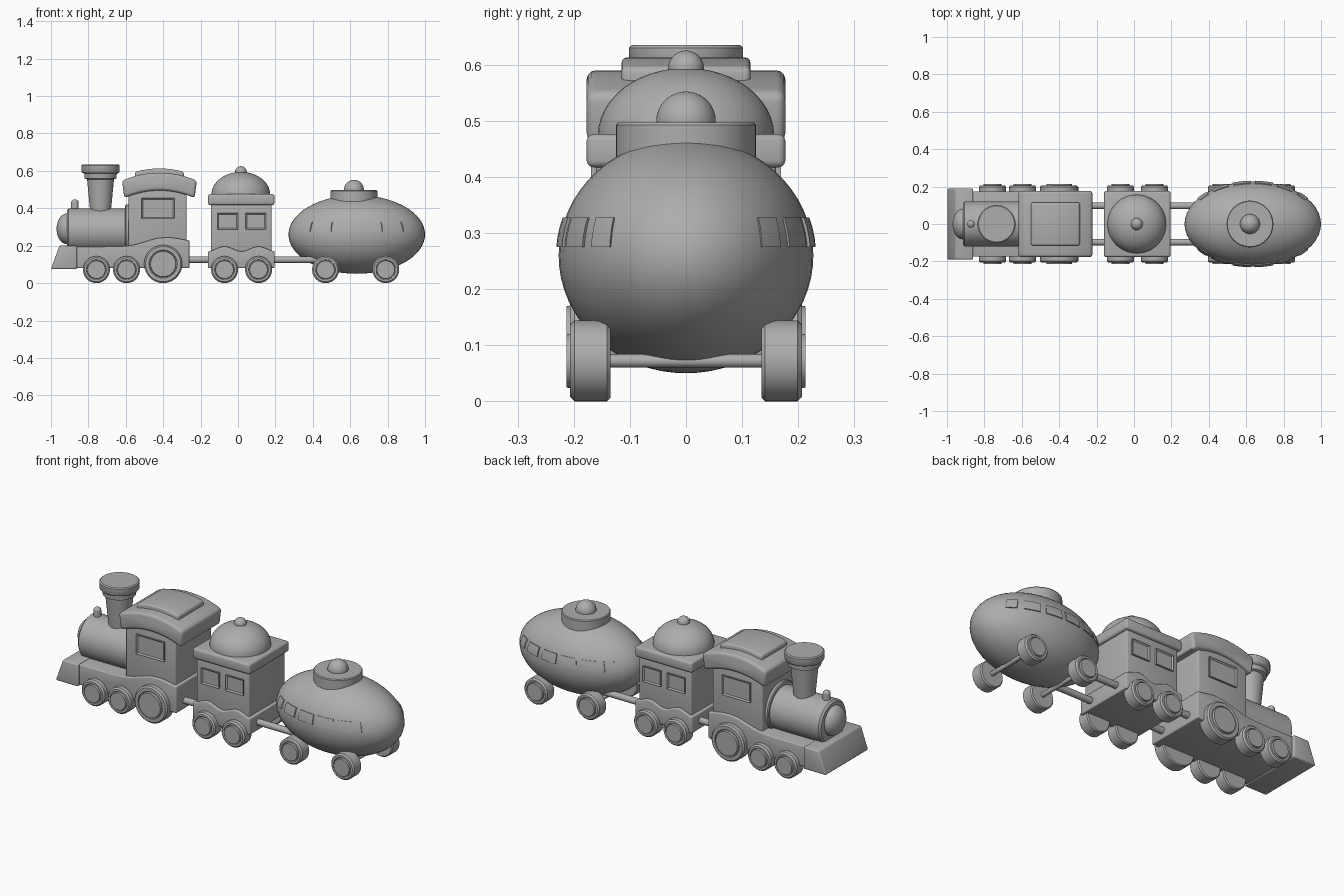
import bpy, bmesh, math
from mathutils import Vector, Matrix

cube = bpy.data.objects.get("Cube")
if cube:
    bpy.data.objects.remove(cube, do_unlink=True)

grey = bpy.data.materials.new("plain_grey")
grey.use_nodes = True
grey.diffuse_color = (0.42, 0.42, 0.42, 1)
grey.node_tree.nodes["Principled BSDF"].inputs["Base Color"].default_value = grey.diffuse_color

SIDES = (("front", -1), ("back", 1))


def finish(name, bm, bevel=0.0):
    bmesh.ops.remove_doubles(bm, verts=bm.verts, dist=1e-5)
    bmesh.ops.recalc_face_normals(bm, faces=bm.faces)
    if bevel:
        edges = [e for e in bm.edges if len(e.link_faces) == 2 and e.calc_face_angle() > 0.6]
        bmesh.ops.bevel(bm, geom=edges, offset=bevel, segments=3, profile=0.5, affect='EDGES', clamp_overlap=True)
    mesh = bpy.data.meshes.new(name)
    bm.to_mesh(mesh)
    bm.free()
    mesh.materials.append(grey)
    obj = bpy.data.objects.new(name, mesh)
    bpy.context.collection.objects.link(obj)
    bpy.ops.object.select_all(action='DESELECT')
    obj.select_set(True)
    bpy.context.view_layer.objects.active = obj
    bpy.ops.object.shade_smooth_by_angle(angle=math.radians(35))
    return obj


def box(name, x0, x1, half_y, z0, z1, bevel=0.01):
    extrude(name, [(x0, z0), (x1, z0), (x1, z1), (x0, z1)], half_y, bevel)


def extrude(name, profile, half_y, bevel=0.01):
    # x-z outline pushed through the full depth
    bm = bmesh.new()
    face = bm.faces.new([bm.verts.new((x, -half_y, z)) for x, z in profile])
    new = bmesh.ops.extrude_face_region(bm, geom=[face])["geom"]
    bmesh.ops.translate(bm, vec=(0, 2 * half_y, 0), verts=[v for v in new if isinstance(v, bmesh.types.BMVert)])
    finish(name, bm, bevel)


def lathe(name, profile, loc, axis=(0, 0, 1), steps=48):
    # (radius, height) outline spun around the axis
    bm = bmesh.new()
    verts = [bm.verts.new((r, 0, h)) for r, h in profile]
    edges = [bm.edges.new(pair) for pair in zip(verts, verts[1:])]
    bmesh.ops.spin(bm, geom=verts + edges, cent=(0, 0, 0), axis=(0, 0, 1), angle=math.tau, steps=steps)
    turn = Vector((0, 0, 1)).rotation_difference(Vector(axis)).to_matrix().to_4x4()
    bm.transform(Matrix.Translation(loc) @ turn)
    finish(name, bm)


def rod(name, start, length, radius, axis):
    lathe(name, [(0, 0), (radius, 0), (radius, length), (0, length)], start, axis, 20)


def dome(radius, height):
    return [(radius * math.cos(i * math.pi / 24), height * math.sin(i * math.pi / 24)) for i in range(13)]


def ellipsoid(name, loc, size):
    bm = bmesh.new()
    bmesh.ops.create_uvsphere(bm, u_segments=48, v_segments=32, radius=1)
    bm.transform(Matrix.Translation(loc) @ Matrix.Diagonal((*size, 1)))
    finish(name, bm)


def wheels(car, x, r):
    for side, s in SIDES:
        lathe(f"{car}_wheel_{side}",
              [(0, 0), (r - .006, 0), (r, .006), (r, .064), (r - .008, .072),
               (.74 * r, .072), (.72 * r, .066), (.68 * r, .066), (.66 * r, .078), (0, .078)],
              (x, s * .135, r), (0, s, 0))


def window(name, x0, x1, z0, z1, wall):
    for side, s in SIDES:
        bm = bmesh.new()
        bmesh.ops.create_cube(bm, size=1)
        bm.transform(Matrix.Translation(((x0 + x1) / 2, s * wall, (z0 + z1) / 2))
                     @ Matrix.Diagonal((x1 - x0, .018, z1 - z0, 1)))
        pane = max(bm.faces, key=lambda f: s * f.calc_center_median().y)
        bmesh.ops.inset_region(bm, faces=[pane], thickness=.01)
        bmesh.ops.translate(bm, vec=(0, -s * .007, 0), verts=pane.verts)
        finish(f"{name}_{side}", bm)


def wavy_base(name, x0, x1, top):
    xs = [x0 + (x1 - x0) * i / 32 for i in range(33)]
    extrude(name, [(x1, .08), (x0, .08)] + [(x, top(x)) for x in xs], .175, .006)


# Engine: running gear and pilot
def engine_top(x):
    return .195 + .048 * math.exp(-((x + .40) / .125) ** 2) + (.02 if x > -.4 else 0) * min(1, (x + .4) / .14)


wavy_base("engine_base", -.87, -.26, engine_top)
extrude("pilot", [(-1, .075), (-.86, .075), (-.86, .2), (-.955, .2)], .19, .008)
for wx, wr in ((-.757, .072), (-.596, .072), (-.40, .102)):
    wheels("engine", wx, wr)

# Engine: boiler, nose, bell and chimney
lathe("boiler", [(0, 0), (.11, 0), (.12, .01), (.12, .34), (0, .34)], (-.915, 0, .28), (1, 0, 0))
lathe("boiler_band", [(0, 0), (.13, 0), (.135, .005), (.135, .02), (0, .02)], (-.603, 0, .285), (1, 0, 0))
lathe("nose", [(0, -.01), (.082, -.01)] + dome(.082, .055), (-.915, 0, .29), (-1, 0, 0))
lathe("bell", [(0, 0), (.02, 0), (.02, .05)] + [(r, h + .05) for r, h in dome(.02, .018)],
      (-.872, 0, .38), steps=20)
lathe("chimney", [(0, 0), (.055, 0), (.072, .175), (.085, .18), (.087, .205), (.098, .21),
                  (.102, .216), (.102, .25), (.096, .255), (0, .255)], (-.735, 0, .38))

# Engine: cab and arched roof
box("cab", -.585, -.275, .16, .15, .53, .008)
window("cab_window", -.515, -.34, .345, .455, .16)


def arch(cx, half_top, half_low, top, low, sag_top, sag_low):
    us = [i / 8 - 1 for i in range(17)]
    return ([(cx + half_low * u, low - sag_low * u * u) for u in us]
            + [(cx + half_top * u, top - sag_top * u * u) for u in reversed(us)])


extrude("cab_roof", arch(-.42, .2, .188, .59, .495, .042, .04), .177, .016)
extrude("roof_hatch", arch(-.42, .13, .13, .613, .57, .018, .018), .115, .01)

# Middle car
wavy_base("car_base", -.16, .195, lambda x: .183 + .013 * math.cos((x + .072) / .182 * math.tau))
box("car_body", -.145, .18, .16, .12, .44, .008)
box("car_cornice", -.16, .195, .177, .417, .476, .012)
window("car_window_a", -.11, 0, .287, .375, .16)
window("car_window_b", .04, .15, .287, .375, .16)
lathe("car_dome", [(0, -.01), (.157, -.01)] + dome(.157, .12), (.015, 0, .474))
ellipsoid("car_finial", (.015, 0, .593), (.032, .032, .032))
for wx in (-.072, .11):
    wheels("car", wx, .072)

# Rounded rear car
CENTRE, SIZE = Vector((.635, 0, .26)), Vector((.365, .227, .21))
ellipsoid("egg_body", CENTRE, SIZE)
lathe("egg_cap", [(0, 0), (.125, 0), (.125, .057), (.121, .062), (0, .062)], (.62, 0, .435))
ellipsoid("egg_finial", (.62, 0, .499), (.053, .053, .053))
for wx in (.468, .79):
    wheels("egg", wx, .072)
    rod("egg_axle", (wx, -.15, .072), .3, .012, (0, 1, 0))


# Thin curved window plates following the rounded shell
def egg_point(t, z, s, grow):
    flat = math.sqrt(1 - ((z - CENTRE.z) / SIZE.z) ** 2)
    return (CENTRE.x + (SIZE.x * flat + grow) * math.cos(t),
            s * (SIZE.y * flat + grow) * math.sin(t), z)


for side, s in SIDES:
    for start, end in ((36, 47), (53, 68), (73, 88), (92, 107), (112, 127), (133, 144)):
        bm = bmesh.new()
        grid = [[bm.verts.new(egg_point(math.radians(start + (end - start) * i / 4),
                                        .275 + .053 * j / 3, s, .005))
                 for j in range(4)] for i in range(5)]
        for a, b in zip(grid, grid[1:]):
            for j in range(3):
                bm.faces.new((a[j], b[j], b[j + 1], a[j + 1]))
        new = bmesh.ops.extrude_face_region(bm, geom=bm.faces[:])["geom"]
        for v in new:
            if isinstance(v, bmesh.types.BMVert):
                v.co = CENTRE + (v.co - CENTRE) * .965
        finish(f"egg_window_{side}", bm)

# Coupling rods
for side, s in SIDES:
    rod(f"engine_coupling_{side}", (-.28, s * .097, .125), .14, .018, (1, 0, 0))
    rod(f"rear_coupling_{side}", (.18, s * .097, .125), .25, .018, (1, 0, 0))
